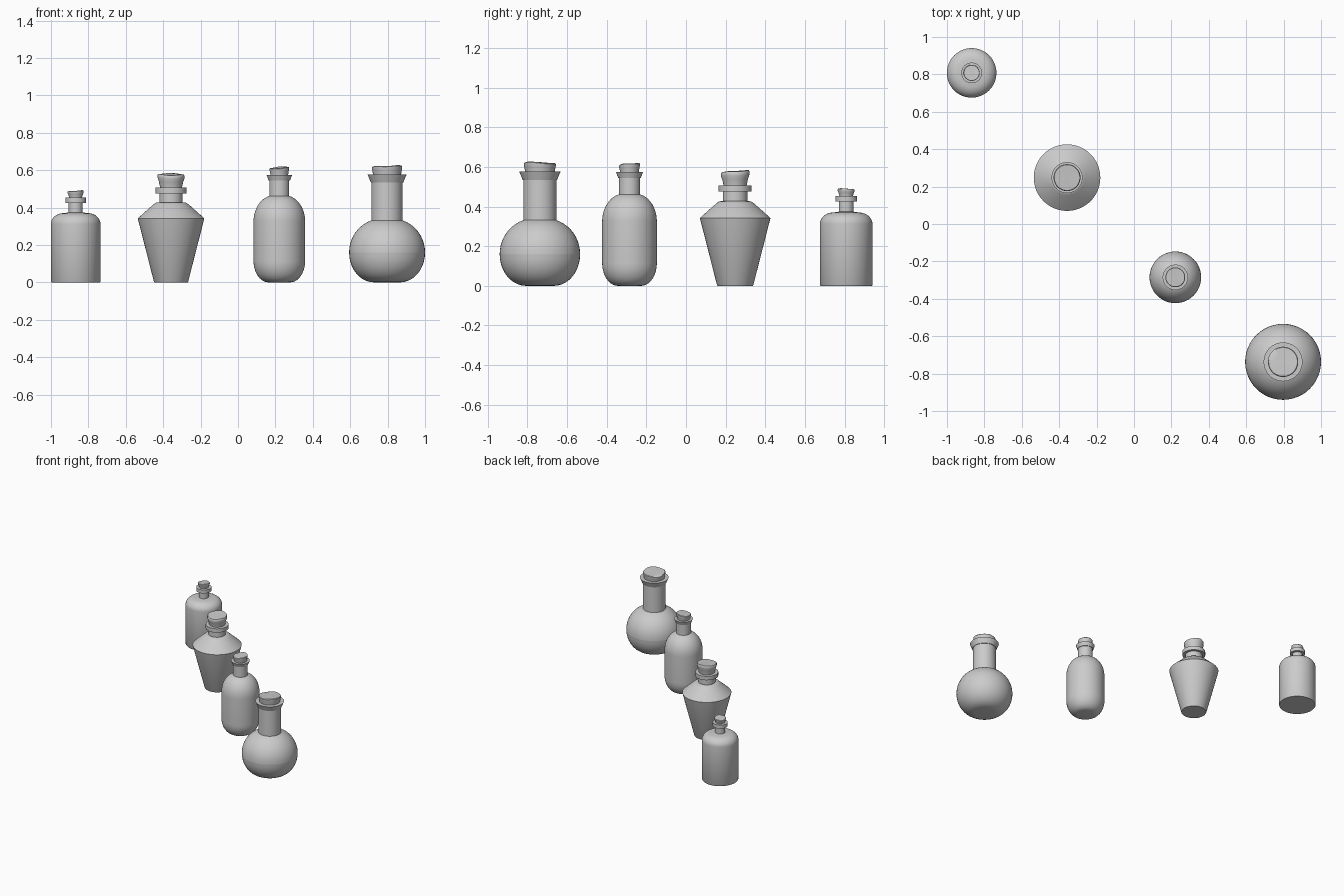
import bpy, bmesh
from math import sin, cos, pi, radians

if "Cube" in bpy.data.objects:
    bpy.data.objects.remove(bpy.data.objects["Cube"])

SIDES = 48


def arc(cx, cz, rx, rz, a0, a1, n=10):
    """Elliptical run of profile points (radius, height)."""
    angles = [radians(a0 + (a1 - a0) * i / n) for i in range(n + 1)]
    return [(cx + rx * cos(a), cz + rz * sin(a)) for a in angles]


def lathe(name, profile, x, y, warp=None):
    """Revolve a profile into a closed solid; warp adds height per vertex."""
    bm = bmesh.new()
    rings = []
    for r, z in profile:
        ring = []
        for i in range(SIDES):
            a = 2 * pi * i / SIDES
            px, py = r * cos(a), r * sin(a)
            ring.append(bm.verts.new((px, py, z + (warp(px, py, z) if warp else 0))))
        rings.append(ring)
    for lo, hi in zip(rings, rings[1:]):
        for i in range(SIDES):
            j = (i + 1) % SIDES
            bm.faces.new((lo[i], lo[j], hi[j], hi[i]))
    bm.faces.new(rings[0][::-1])
    bm.faces.new(rings[-1])
    mesh = bpy.data.meshes.new(name)
    bm.to_mesh(mesh)
    bm.free()
    ob = bpy.data.objects.new(name, mesh)
    bpy.context.collection.objects.link(ob)
    ob.location = (x, y, 0)
    bpy.ops.object.select_all(action='DESELECT')
    ob.select_set(True)
    bpy.context.view_layer.objects.active = ob
    bpy.ops.object.shade_smooth_by_angle(angle=radians(35))


def cork(name, x, y, r0, r1, z0, z1, tx, ty):
    """Hand-cut stopper: flared, with a tilted and slightly wavy top."""
    h = z1 - z0

    def warp(px, py, z):
        t = max(0, (z - z0) / h)
        return t * (tx * px + ty * py + 0.05 * r1 * sin(2.6 * px / r1 + 1.3 * py / r1))
    lathe(name, [(r0 * 0.95, z0 - 0.03), (r0, z0), ((r0 + r1) / 2, z0 + h * 0.45),
                 (r1, z0 + h * 0.72), (r1, z0 + h * 0.92), (r1 * 0.95, z1),
                 (r1 * 0.5, z1), (r1 * 0.05, z1)], x, y, warp)


# Cylindrical bottle with a narrow ringed neck
x, y = -0.868, 0.808
lathe("cylinder_bottle", [(0.13, 0), (0.1325, 0.004)]
      + arc(0.065, 0.312, 0.0675, 0.058, 0, 90)
      + [(0.037, 0.374), (0.037, 0.425), (0.055, 0.425), (0.055, 0.453), (0.036, 0.453)], x, y)
cork("cylinder_bottle_cork", x, y, 0.034, 0.043, 0.453, 0.488, 0.02, -0.08)

# Tapered bottle with sloping shoulders
x, y = -0.358, 0.248
lathe("tapered_bottle", [(0.089, 0), (0.092, 0.005), (0.178, 0.342), (0.093, 0.418),
      (0.08, 0.426), (0.062, 0.428), (0.062, 0.475), (0.083, 0.475), (0.083, 0.506),
      (0.06, 0.506)], x, y)
cork("tapered_bottle_cork", x, y, 0.058, 0.072, 0.506, 0.578, -0.06, 0.05)

# Capsule-shaped bottle with a flared lip
x, y = 0.221, -0.285
lathe("capsule_bottle", arc(0.058, 0.115, 0.08, 0.115, -90, 0)
      + arc(0.03, 0.325, 0.108, 0.14, 0, 77.7)
      + [(0.053, 0.545), (0.057, 0.545), (0.068, 0.574), (0.05, 0.574)], x, y)
cork("capsule_bottle_cork", x, y, 0.047, 0.053, 0.574, 0.614, 0.04, 0.05)

# Round flask with a wide neck and flared lip
x, y = 0.797, -0.737
lathe("round_flask", arc(0.07, 0.16, 0.133, 0.16, -90, 0)
      + arc(0.03, 0.16, 0.173, 0.18, 0, 72)
      + [(0.083, 0.535), (0.087, 0.535), (0.104, 0.576), (0.08, 0.576)], x, y)
cork("round_flask_cork", x, y, 0.075, 0.081, 0.576, 0.62, 0.0, -0.07)
